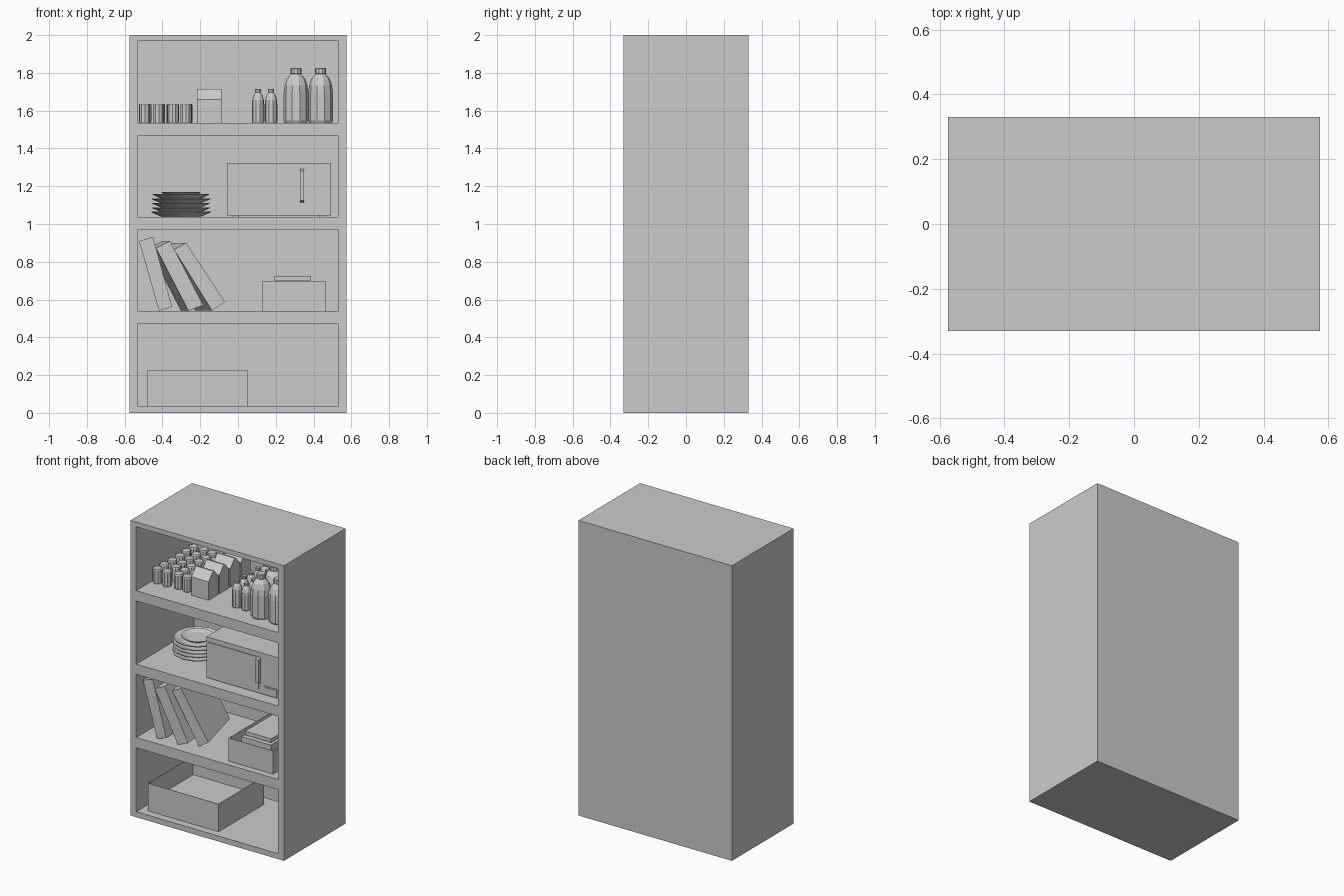
import bpy, bmesh, math, random
from mathutils import Vector

if "Cube" in bpy.data.objects:
    bpy.data.objects.remove(bpy.data.objects["Cube"])

random.seed(4)


def finish(name, bm):
    bmesh.ops.recalc_face_normals(bm, faces=bm.faces[:])
    me = bpy.data.meshes.new(name)
    bm.to_mesh(me)
    bm.free()
    ob = bpy.data.objects.new(name, me)
    bpy.context.collection.objects.link(ob)
    return ob


def sweep(name, pts, vec):
    """Closed solid: a flat outline pushed along a vector."""
    bm = bmesh.new()
    vec = Vector(vec)
    a = [bm.verts.new(p) for p in pts]
    b = [bm.verts.new(Vector(p) + vec) for p in pts]
    n = len(a)
    bm.faces.new(a)
    bm.faces.new(b[::-1])
    for i in range(n):
        j = (i + 1) % n
        bm.faces.new((a[i], b[i], b[j], a[j]))
    return finish(name, bm)


def box(name, x0, x1, y0, y1, z0, z1):
    return sweep(name, [(x0, y0, z0), (x1, y0, z0), (x1, y0, z1), (x0, y0, z1)],
                 (0, y1 - y0, 0))


def open_box(name, *dims):
    ob = box(name, *dims)
    bm = bmesh.new()
    bm.from_mesh(ob.data)
    lid = [f for f in bm.faces if f.normal.z > 0.9]
    bmesh.ops.delete(bm, geom=lid, context='FACES')
    bm.to_mesh(ob.data)
    bm.free()
    mod = ob.modifiers.new("walls", 'SOLIDIFY')
    mod.thickness = 0.004
    mod.offset = -1
    return ob


def lathe(name, profile, sides, loc, turn=0.0):
    """Profile of (radius, height) spun round z, capped at both ends."""
    bm = bmesh.new()
    rings = []
    for r, z in profile:
        rings.append([bm.verts.new((loc[0] + r * math.cos(t), loc[1] + r * math.sin(t), loc[2] + z))
                      for t in (turn + 2 * math.pi * k / sides for k in range(sides))])
    for lo, hi in zip(rings, rings[1:]):
        for k in range(sides):
            j = (k + 1) % sides
            bm.faces.new((lo[k], lo[j], hi[j], hi[k]))
    bm.faces.new(rings[0][::-1])
    bm.faces.new(rings[-1])
    return finish(name, bm)


# Cabinet: front frame grid, openings pushed in, outer shell pulled back
xs = [-0.575, -0.532, 0.531, 0.575]
zs = [0, 0.037, 0.47, 0.54, 0.968, 1.037, 1.465, 1.535, 1.968, 2]
bm = bmesh.new()
grid = [[bm.verts.new((x, -0.33, z)) for x in xs] for z in zs]
openings = []
for r in range(len(zs) - 1):
    for c in range(3):
        f = bm.faces.new((grid[r][c], grid[r][c + 1], grid[r + 1][c + 1], grid[r + 1][c]))
        if c == 1 and r % 2 == 1:
            openings.append(f)
rim = [e for e in bm.edges if e.is_boundary]
shell = bmesh.ops.extrude_edge_only(bm, edges=rim)["geom"]
bmesh.ops.translate(bm, vec=(0, 0.66, 0), verts=[v for v in shell if isinstance(v, bmesh.types.BMVert)])
bmesh.ops.edgeloop_fill(bm, edges=[e for e in bm.edges if e.is_boundary])
for f in bmesh.ops.extrude_discrete_faces(bm, faces=openings)["faces"]:
    bmesh.ops.translate(bm, vec=(0, 0.62, 0), verts=f.verts[:])
finish("cabinet", bm)

# Bottom shelf: open storage box
open_box("storage_box", -0.48, 0.05, -0.279, 0.205, 0.037, 0.225)
box("storage_box_floor", -0.476, 0.046, -0.275, 0.201, 0.041, 0.10)

# Third shelf: leaning books (front outline, front y, sideways drift)
books = [
    ([(-0.418, 0.54), (-0.349, 0.562), (-0.45, 0.931), (-0.524, 0.91)], -0.27, 0.0),
    ([(-0.262, 0.54), (-0.185, 0.571), (-0.36, 0.91), (-0.434, 0.873)], -0.27, -0.04),
    ([(-0.138, 0.542), (-0.069, 0.587), (-0.275, 0.90), (-0.338, 0.865)], -0.22, -0.09),
]
for i, (pts, y, drift) in enumerate(books):
    sweep(f"leaning_book_{i + 1}", [(x, y, z) for x, z in pts], (drift, 0.36, 0))

# Third shelf: box with a stack of books inside
open_box("book_box", 0.13, 0.463, -0.285, 0.17, 0.54, 0.697)
for i, (x0, x1, y0, z0, z1) in enumerate([(0.17, 0.41, -0.23, 0.545, 0.62),
                                          (0.18, 0.40, -0.22, 0.622, 0.695),
                                          (0.19, 0.386, -0.196, 0.70, 0.725)]):
    box(f"boxed_book_{i + 1}", x0, x1, y0, y0 + 0.3, z0, z1)

# Second shelf: stacked plates
for i in range(5):
    r = 0.156 if i < 4 else 0.15
    lathe(f"plate_{i + 1}", [(0.10, 0), (r, 0.024), (r, 0.028), (0.10, 0.01)], 12,
          (-0.302, 0.0, 1.037 + i * 0.0235), i * 0.15)
lathe("small_plate", [(0.07, 0), (0.103, 0.018), (0.103, 0.022), (0.07, 0.01)], 12,
      (-0.302, 0.0, 1.148))

# Second shelf: microwave
box("microwave_body", -0.058, 0.492, -0.255, 0.18, 1.045, 1.322)
box("microwave_door", -0.042, 0.335, -0.261, -0.255, 1.07, 1.29)
box("microwave_display", 0.375, 0.47, -0.259, -0.255, 1.055, 1.105)
box("microwave_display_screen", 0.385, 0.46, -0.261, -0.259, 1.063, 1.097)
sweep("microwave_handle", [(0.328, -0.261, 1.29), (0.328, -0.28, 1.28),
                           (0.328, -0.28, 1.125), (0.328, -0.261, 1.115)], (0.022, 0, 0))
for x in (-0.03, 0.43):
    for y in (-0.23, 0.12):
        box("microwave_foot", x, x + 0.035, y, y + 0.035, 1.037, 1.045)

# Top shelf: rows of cans
FLOOR = 1.535
for r in range(6):
    for c in range(4):
        loc = (-0.492 + c * 0.073 + random.uniform(-0.004, 0.004),
               -0.15 + r * 0.075 + random.uniform(-0.008, 0.008), FLOOR)
        lathe("can", [(0.027, 0), (0.03, 0.006), (0.03, 0.094), (0.027, 0.1)], 10, loc,
              random.random())

# Top shelf: gabled cartons, ridge running side to side
for i in range(4):
    y = -0.19 + i * 0.115
    outline = [(y, 0), (y + 0.105, 0), (y + 0.105, 0.125), (y + 0.058, 0.18),
               (y + 0.047, 0.18), (y, 0.125)]
    sweep("carton", [(-0.217, py, FLOOR + pz) for py, pz in outline], (0.13, 0, 0))

# Top shelf: small and large bottles
bottle = [(0.90, 0), (1.0, 0.04), (1.0, 0.55), (0.93, 0.68), (0.75, 0.80), (0.46, 0.88),
          (0.40, 0.89), (0.46, 0.90), (0.46, 0.99), (0.40, 1.0)]


def bottles(name, columns, rows, y0, step, radius, height):
    for x in columns:
        for r in range(rows):
            lathe(name, [(a * radius, b * height) for a, b in bottle], 10,
                  (x, y0 + r * step, FLOOR), 0.2 * r)


bottles("small_bottle", (0.106, 0.175), 6, -0.16, 0.075, 0.033, 0.18)
bottles("large_bottle", (0.307, 0.437), 4, -0.19, 0.138, 0.065, 0.291)
